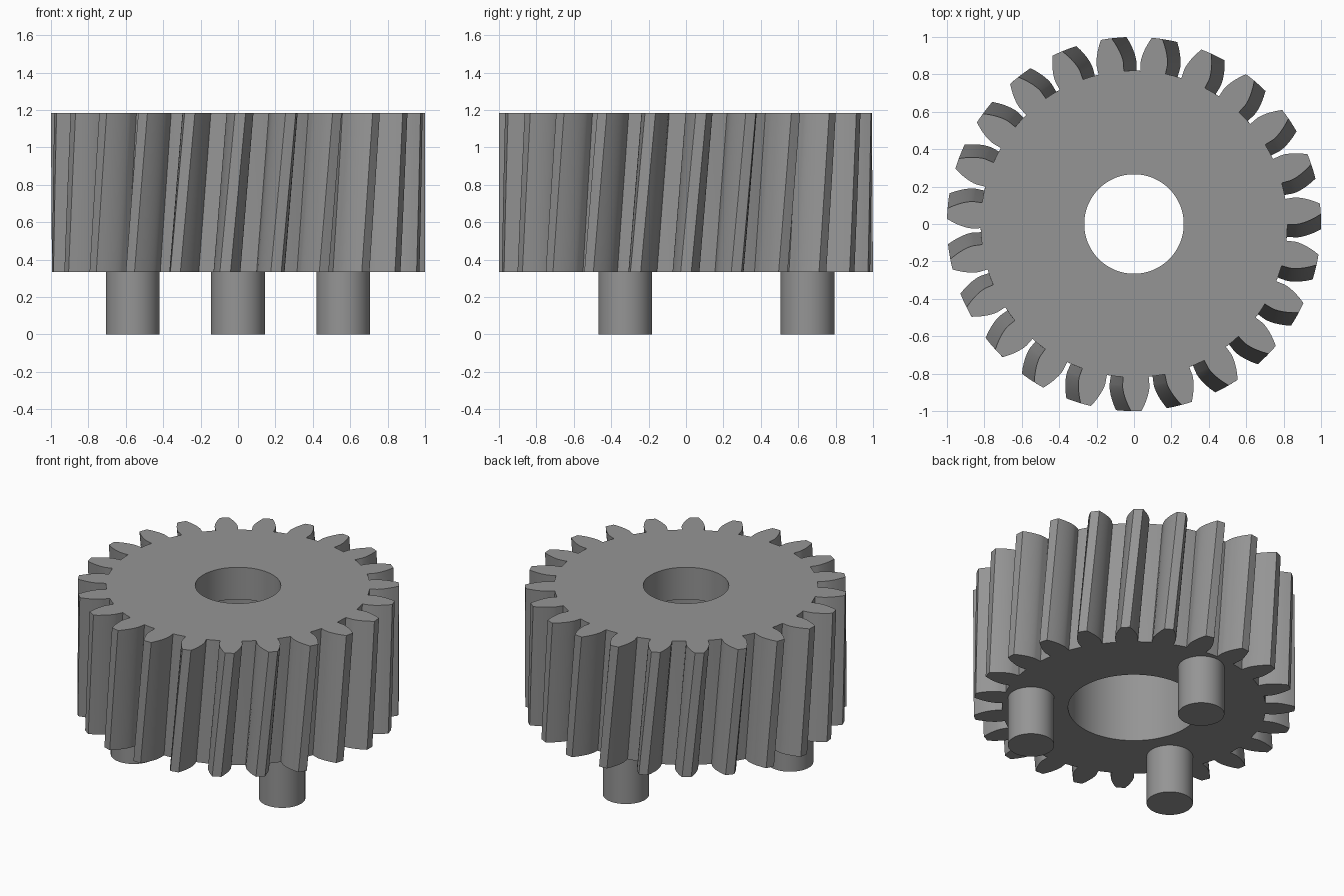
import bpy, bmesh, math

if "Cube" in bpy.data.objects:
    bpy.data.objects.remove(bpy.data.objects["Cube"])

TEETH, MODULE = 23, 0.08
Z0, Z1 = 0.335, 1.185            # gear body bottom and top
BORE_R, RECESS_R, LIP = 0.266, 0.41, 0.22
PITCH_R = TEETH * MODULE / 2
TIP_R, ROOT_R = PITCH_R + MODULE, PITCH_R - 1.25 * MODULE
BASE_R = PITCH_R * math.cos(math.radians(20))
TWIST = (Z1 - Z0) * math.tan(math.radians(5)) / PITCH_R

grey = bpy.data.materials.new("steel grey")
grey.diffuse_color = (0.3, 0.3, 0.3, 1)
grey.use_nodes = True
grey.node_tree.nodes["Principled BSDF"].inputs["Base Color"].default_value = grey.diffuse_color


def involute(r):
    a = math.acos(min(1, BASE_R / r))
    return math.tan(a) - a


def tooth_outline():
    """Polar points (radius, angle) of the whole toothed outline."""
    half_base = math.pi / (2 * TEETH) + involute(PITCH_R)
    radii = [BASE_R + (TIP_R - BASE_R) * (i / 7) ** 1.5 for i in range(8)]
    flank = [(ROOT_R, half_base)] + [(r, half_base - involute(r)) for r in radii]
    points = []
    for t in range(TEETH):
        mid = 2 * math.pi * t / TEETH
        points += [(r, mid - a) for r, a in flank]
        points.append((TIP_R, mid))
        points += [(r, mid + a) for r, a in reversed(flank)]
        points.append((ROOT_R, mid + math.pi / TEETH))
    return points


def circle(r, n=96):
    return [(r, 2 * math.pi * i / n) for i in range(n)]


def ring(bm, points, z, turn=0):
    return [bm.verts.new((r * math.cos(a + turn), r * math.sin(a + turn), z))
            for r, a in points]


def loft(bm, a, b):
    n = len(a)
    for i in range(n):
        j = (i + 1) % n
        bm.faces.new((a[i], a[j], b[j], b[i]))


def cap(bm, outer, inner):
    edges = [bm.edges.get((l[i - 1], l[i])) for l in (outer, inner) for i in range(len(l))]
    bmesh.ops.triangle_fill(bm, use_beauty=True, edges=edges)


def finish(obj):
    obj.data.materials.append(grey)
    bpy.ops.object.select_all(action='DESELECT')
    obj.select_set(True)
    bpy.context.view_layer.objects.active = obj
    bpy.ops.object.shade_smooth_by_angle(angle=math.radians(25))


# Helical gear body with a stepped bore
bm = bmesh.new()
outline, steps = tooth_outline(), 8
layers = [ring(bm, outline, Z0 + (Z1 - Z0) * k / steps, TWIST * k / steps)
          for k in range(steps + 1)]
for low, high in zip(layers, layers[1:]):
    loft(bm, low, high)
bore = [ring(bm, circle(r), z) for r, z in
        ((BORE_R, Z1), (BORE_R, Z1 - LIP), (RECESS_R, Z1 - LIP), (RECESS_R, Z0))]
for a, b in zip(bore, bore[1:]):
    loft(bm, a, b)
cap(bm, layers[-1], bore[0])
cap(bm, layers[0], bore[-1])
bmesh.ops.recalc_face_normals(bm, faces=bm.faces)
mesh = bpy.data.meshes.new("helical_gear")
bm.to_mesh(mesh)
bm.free()
gear = bpy.data.objects.new("helical_gear", mesh)
bpy.context.collection.objects.link(gear)
finish(gear)

# Three drive pins under the gear
for i in range(3):
    a = math.radians(90 + 120 * i)
    bpy.ops.mesh.primitive_cylinder_add(
        vertices=64, radius=0.144, depth=Z0,
        location=(0.65 * math.cos(a), 0.65 * math.sin(a), Z0 / 2))
    pin = bpy.context.object
    pin.name = f"drive_pin_{i + 1}"
    finish(pin)
